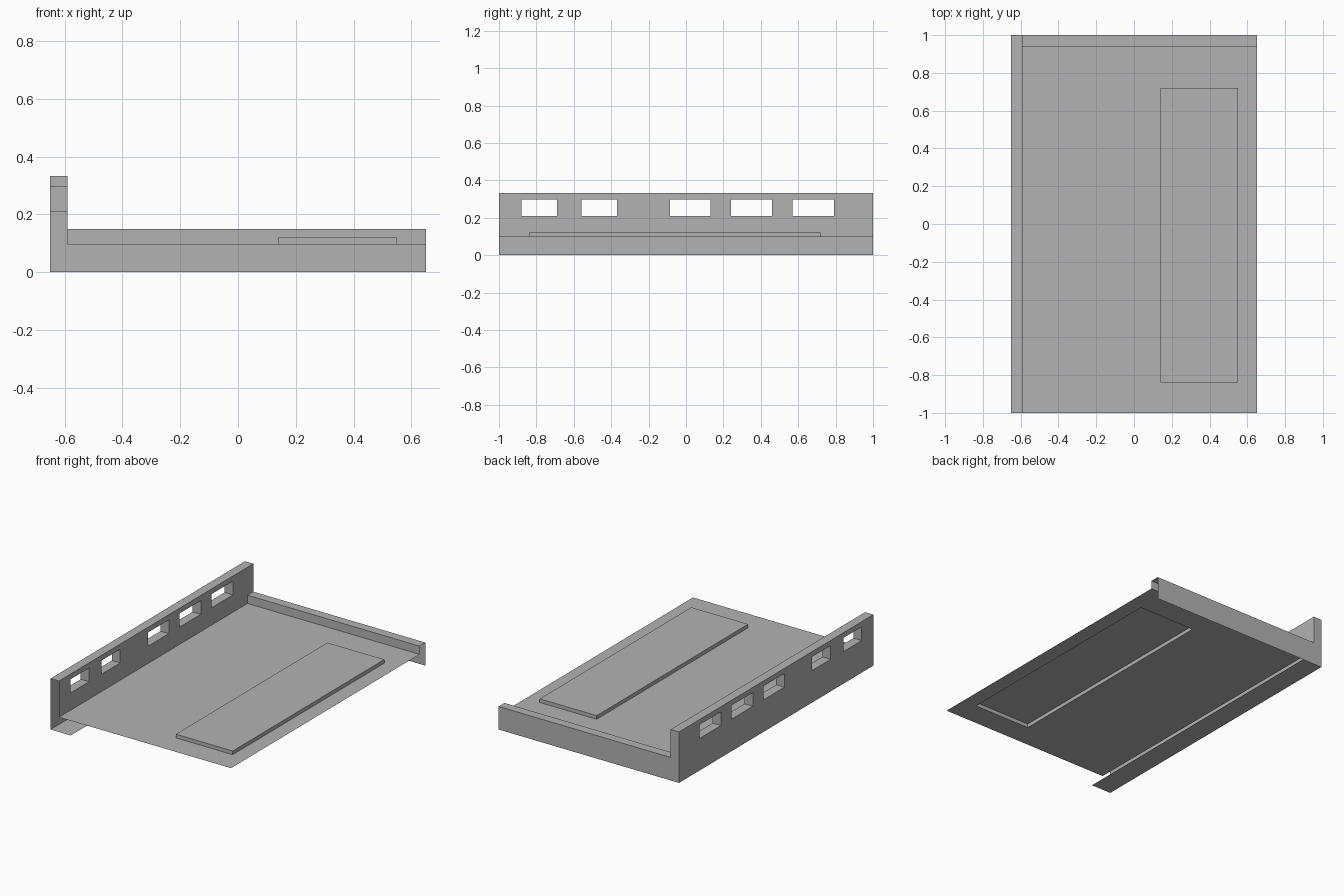
import bpy
import bmesh

cube = bpy.data.objects.get("Cube")
if cube:
    bpy.data.objects.remove(cube)

grey = bpy.data.materials.new("plain grey")
grey.use_nodes = True
GREY = (0.45, 0.45, 0.45, 1)
grey.diffuse_color = GREY
grey.node_tree.nodes["Principled BSDF"].inputs["Base Color"].default_value = GREY

# Main dimensions
X0, X1 = -0.65, 0.65
Y0, Y1 = -1.0, 1.0
WALL_IN, LEDGE_IN = -0.59, 0.94
FLOOR, LEDGE_TOP, WALL_TOP = 0.096, 0.15, 0.332
SLAB_X, SLAB_Y, SLAB_TOP = (0.14, 0.55), (-0.84, 0.72), 0.12
SILL, HEAD = 0.209, 0.298
WINDOWS = [(-0.88, -0.69), (-0.56, -0.37), (-0.085, 0.13), (0.24, 0.46), (0.57, 0.79)]


def sheet(bm, axis, at, a, b, sign=1, holes=()):
    """Flat sheet across an axis; a and b are its spans on the next two axes."""
    cuts_a = sorted({*a, *(v for h in holes for v in h[0])})
    cuts_b = sorted({*b, *(v for h in holes for v in h[1])})
    for a0, a1 in zip(cuts_a, cuts_a[1:]):
        for b0, b1 in zip(cuts_b, cuts_b[1:]):
            ma, mb = (a0 + a1) / 2, (b0 + b1) / 2
            if any(h[0][0] < ma < h[0][1] and h[1][0] < mb < h[1][1] for h in holes):
                continue
            verts = []
            for u, v in ((a0, b0), (a1, b0), (a1, b1), (a0, b1)):
                p = [0, 0, 0]
                p[axis], p[(axis + 1) % 3], p[(axis + 2) % 3] = at, u, v
                verts.append(bm.verts.new(p))
            bm.faces.new(verts if sign > 0 else verts[::-1])


def finish(name, bm):
    bmesh.ops.remove_doubles(bm, verts=bm.verts, dist=0.0001)
    mesh = bpy.data.meshes.new(name)
    bm.to_mesh(mesh)
    bm.free()
    mesh.materials.append(grey)
    bpy.context.collection.objects.link(bpy.data.objects.new(name, mesh))


# Tall side wall: hollow, open at the front, with window tunnels
bm = bmesh.new()
holes = [(w, (SILL, HEAD)) for w in WINDOWS]
sheet(bm, 0, X0, (Y0, Y1), (0, WALL_TOP), -1, holes)
sheet(bm, 0, WALL_IN, (Y0, Y1), (FLOOR, WALL_TOP), 1, holes)
sheet(bm, 2, WALL_TOP, (X0, WALL_IN), (Y0, Y1))
sheet(bm, 1, Y1, (0, WALL_TOP), (X0, WALL_IN))
for y0, y1 in WINDOWS:
    sheet(bm, 2, SILL, (X0, WALL_IN), (y0, y1))
    sheet(bm, 2, HEAD, (X0, WALL_IN), (y0, y1), -1)
    sheet(bm, 1, y0, (SILL, HEAD), (X0, WALL_IN))
    sheet(bm, 1, y1, (SILL, HEAD), (X0, WALL_IN), -1)
finish("window_wall", bm)

# Narrow flange under the tall wall
bm = bmesh.new()
sheet(bm, 2, 0, (X0, -0.505), (Y0, Y1), -1)
finish("bottom_flange", bm)

# Low ledge along the back, open at its end and underneath
bm = bmesh.new()
sheet(bm, 1, Y1, (0, LEDGE_TOP), (WALL_IN, X1))
sheet(bm, 2, LEDGE_TOP, (WALL_IN, X1), (LEDGE_IN, Y1))
sheet(bm, 1, LEDGE_IN, (FLOOR, LEDGE_TOP), (WALL_IN, X1), -1)
finish("back_ledge", bm)

# Thin floor with an opening below the raised slab
bm = bmesh.new()
sheet(bm, 2, FLOOR, (WALL_IN, X1), (Y0, LEDGE_IN), 1, [(SLAB_X, SLAB_Y)])
finish("floor", bm)

# Raised slab, open underneath
bm = bmesh.new()
sheet(bm, 2, SLAB_TOP, SLAB_X, SLAB_Y)
for i, sign in enumerate((-1, 1)):
    sheet(bm, 0, SLAB_X[i], SLAB_Y, (FLOOR, SLAB_TOP), sign)
    sheet(bm, 1, SLAB_Y[i], (FLOOR, SLAB_TOP), SLAB_X, sign)
finish("raised_slab", bm)
